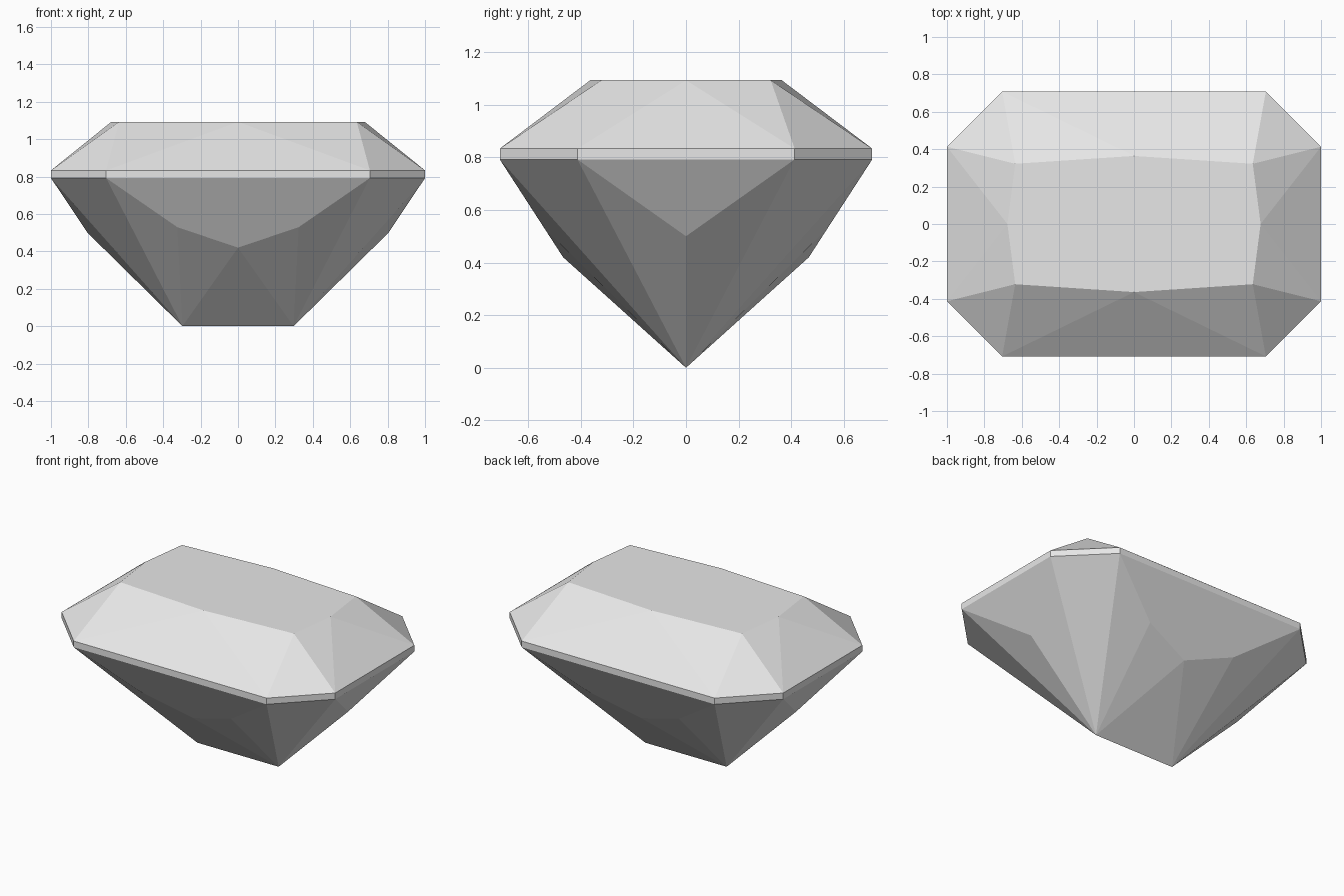
import bpy
import bmesh

cube = bpy.data.objects.get("Cube")
if cube:
    bpy.data.objects.remove(cube, do_unlink=True)

TABLE_Z, GIRDLE_TOP, GIRDLE_LOW = 1.093, 0.833, 0.792

# Key points of one quadrant (+x, +y); the rest follow by mirroring
table_corner = (0.635, 0.322, TABLE_Z)
table_end = (0.677, 0, TABLE_Z)
table_side = (0, 0.364, TABLE_Z)
upper_end = (1, 0.413, GIRDLE_TOP)
upper_side = (0.705, 0.708, GIRDLE_TOP)
lower_end = (1, 0.413, GIRDLE_LOW)
lower_side = (0.705, 0.708, GIRDLE_LOW)
belly_end = (0.805, 0, 0.5)
belly_side = (0, 0.467, 0.42)
belly_shoulder = (0.325, 0.538, 0.53)
keel = (0.297, 0, 0)


def flip(p, sx=1, sy=1):
    return (p[0] * sx, p[1] * sy, p[2])


def mx(p):
    return flip(p, sx=-1)


def my(p):
    return flip(p, sy=-1)


# Crown, girdle and pavilion facets touching the quadrant
facets = [
    [table_end, table_corner, table_side, mx(table_corner), mx(table_end),
     mx(my(table_corner)), my(table_side), my(table_corner)],
    [table_side, upper_side, mx(upper_side)],
    [table_side, table_corner, upper_side],
    [table_corner, upper_end, upper_side],
    [table_corner, table_end, upper_end],
    [table_end, my(upper_end), upper_end],
    [upper_side, mx(upper_side), mx(lower_side), lower_side],
    [upper_side, upper_end, lower_end, lower_side],
    [upper_end, my(upper_end), my(lower_end), lower_end],
    [lower_side, belly_shoulder, belly_side, mx(belly_shoulder), mx(lower_side)],
    [belly_side, keel, mx(keel)],
    [belly_side, belly_shoulder, keel],
    [belly_shoulder, lower_side, keel],
    [lower_side, lower_end, keel],
    [lower_end, belly_end, keel],
    [lower_end, my(lower_end), belly_end],
]

# Mirror the facets into all quadrants, making each shared one only once
bm = bmesh.new()
verts, made = {}, set()
for sx in (1, -1):
    for sy in (1, -1):
        for facet in facets:
            points = [flip(p, sx, sy) for p in facet]
            key = frozenset(points)
            if key in made:
                continue
            made.add(key)
            for p in points:
                if p not in verts:
                    verts[p] = bm.verts.new(p)
            bm.faces.new([verts[p] for p in points])
bmesh.ops.recalc_face_normals(bm, faces=bm.faces)

mesh = bpy.data.meshes.new("gemstone")
bm.to_mesh(mesh)
bm.free()

# One pale grey material
grey = bpy.data.materials.new("pale grey")
grey.use_nodes = True
grey.diffuse_color = (0.8, 0.8, 0.8, 1)
grey.node_tree.nodes["Principled BSDF"].inputs["Base Color"].default_value = (0.8, 0.8, 0.8, 1)
mesh.materials.append(grey)

gem = bpy.data.objects.new("gemstone", mesh)
bpy.context.collection.objects.link(gem)
